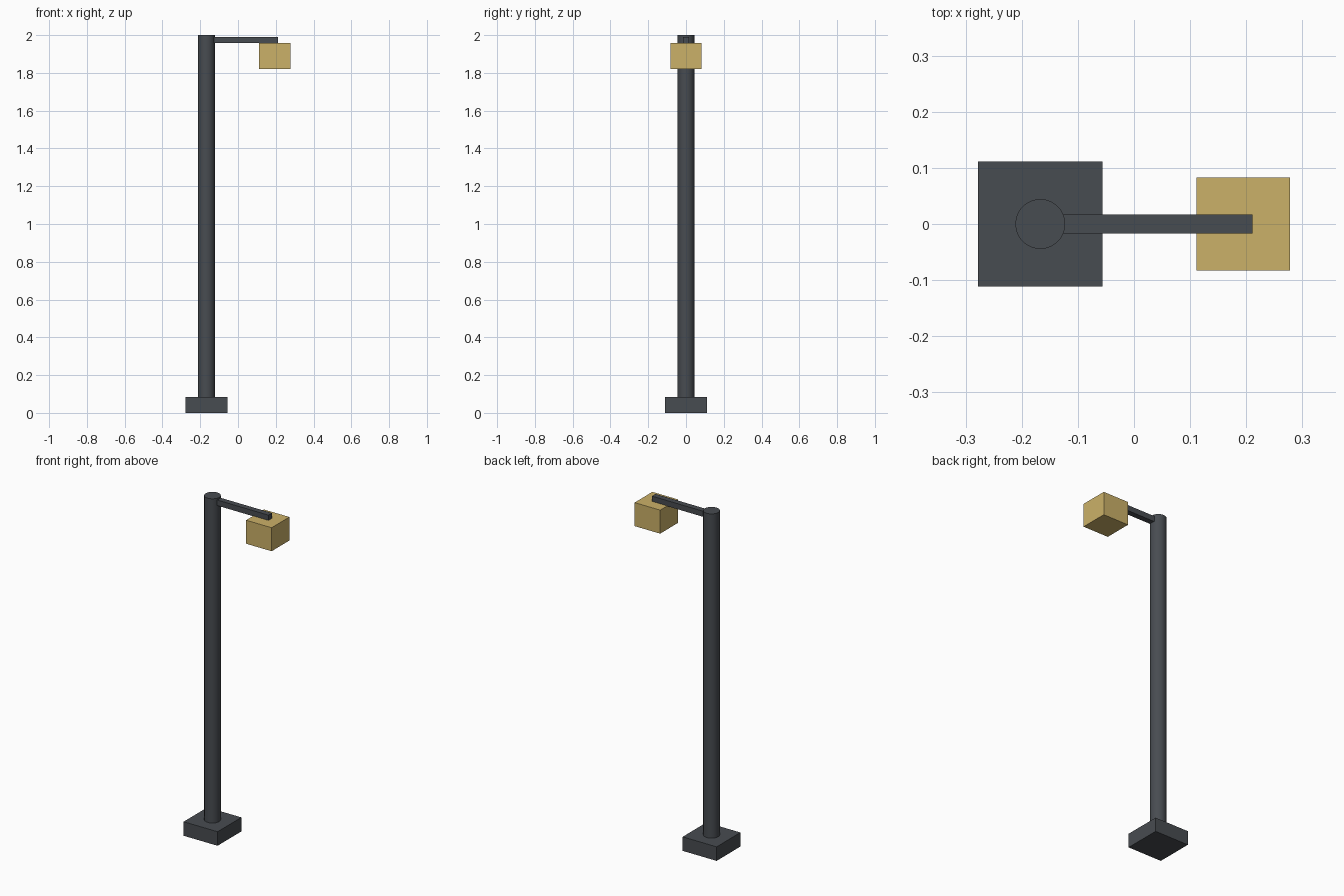
import bpy
import math

cube = bpy.data.objects.get("Cube")
if cube:
    bpy.data.objects.remove(cube, do_unlink=True)


def make_material(name, colour):
    mat = bpy.data.materials.new(name)
    mat.use_nodes = True
    mat.diffuse_color = colour
    mat.node_tree.nodes["Principled BSDF"].inputs["Base Color"].default_value = colour
    return mat


def finish(name, mat):
    obj = bpy.context.object
    obj.name = obj.data.name = name
    obj.data.materials.append(mat)
    return obj


def box(name, low, high, mat):
    centre = [(a + b) / 2 for a, b in zip(low, high)]
    bpy.ops.mesh.primitive_cube_add(size=1, location=centre)
    obj = finish(name, mat)
    for v in obj.data.vertices:
        v.co = [c * (b - a) for c, a, b in zip(v.co, low, high)]
    return obj


dark_metal = make_material("dark grey metal", (0.064, 0.072, 0.082, 1))
warm_lamp = make_material("warm yellow lamp", (0.6, 0.44, 0.14, 1))

POLE_X = -0.167
BASE_TOP = 0.083
POLE_TOP = 2.0

# Square foot
box("base", (POLE_X - 0.111, -0.111, 0), (POLE_X + 0.111, 0.111, BASE_TOP), dark_metal)

# Round upright
bpy.ops.mesh.primitive_cylinder_add(
    vertices=32, radius=0.0444, depth=POLE_TOP - BASE_TOP,
    location=(POLE_X, 0, (POLE_TOP + BASE_TOP) / 2))
finish("pole", dark_metal)
bpy.ops.object.shade_smooth_by_angle(angle=math.radians(30))

# Side arm, starting inside the pole
box("arm", (POLE_X, -0.0167, 1.957), (0.211, 0.0167, 1.99), dark_metal)

# Lamp box hanging under the arm
box("lamp", (0.111, -0.083, 1.82), (0.278, 0.083, 1.959), warm_lamp)
